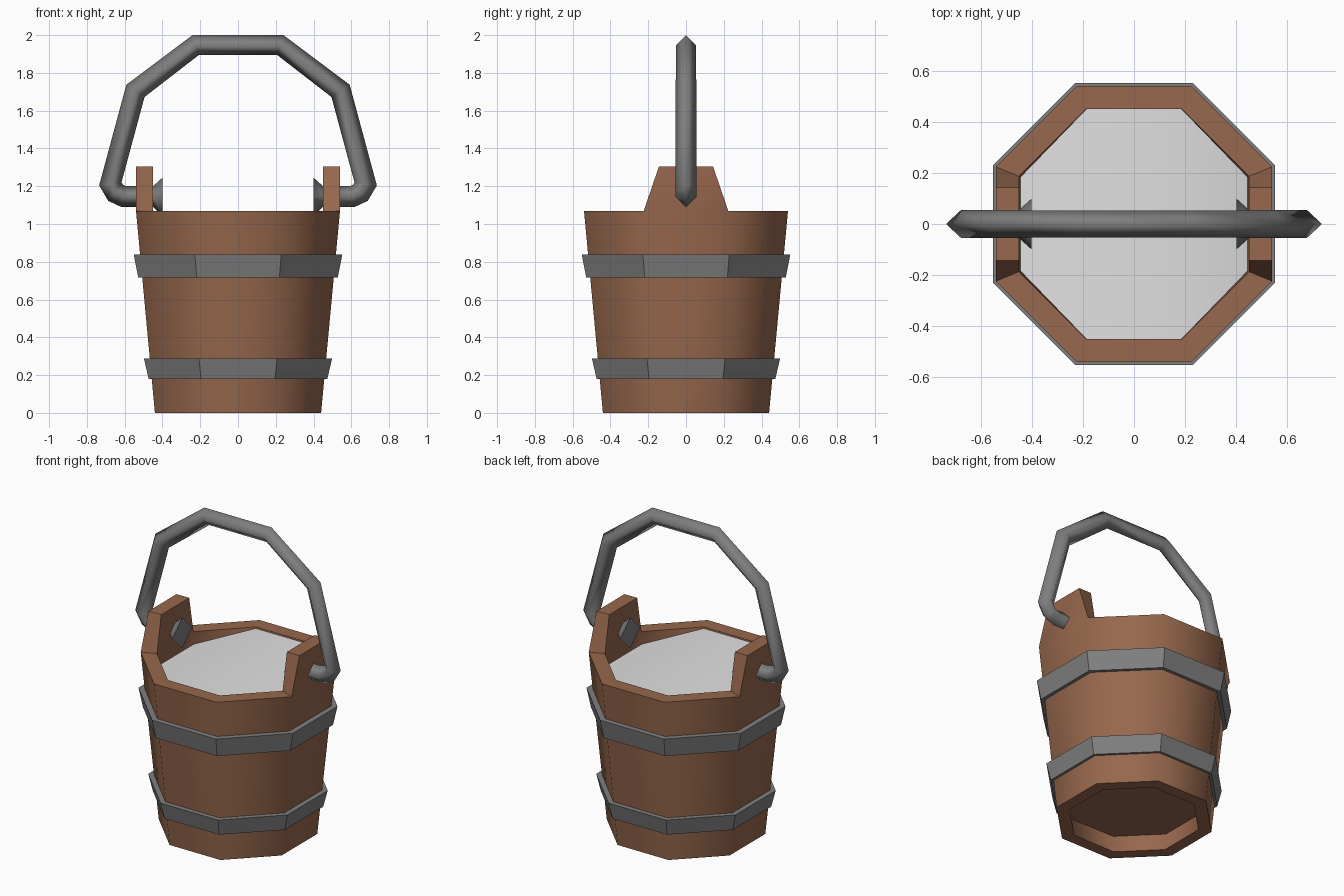
import bpy, bmesh, math
from mathutils import Vector

if "Cube" in bpy.data.objects:
    bpy.data.objects.remove(bpy.data.objects["Cube"])


def material(name, rgb):
    m = bpy.data.materials.new(name)
    m.diffuse_color = (*rgb, 1)
    m.use_nodes = True
    m.node_tree.nodes["Principled BSDF"].inputs["Base Color"].default_value = m.diffuse_color
    return m


WOOD = material("brown wood", (0.31, 0.138, 0.074))
IRON = material("grey iron", (0.215, 0.212, 0.216))
MILK = material("pale liquid", (0.75, 0.75, 0.75))


def octagon(bm, apothem, z):
    """Ring of eight vertices with flat sides facing the axes."""
    r = apothem / math.cos(math.pi / 8)
    return [bm.verts.new((r * math.cos(math.pi * (i + 0.5) / 4),
                          r * math.sin(math.pi * (i + 0.5) / 4), z)) for i in range(8)]


def bridge(bm, a, b):
    n = len(a)
    for i in range(n):
        j = (i + 1) % n
        bm.faces.new((a[i], a[j], b[j], b[i]))


def finish(bm, name, mat, angle):
    bmesh.ops.recalc_face_normals(bm, faces=bm.faces)
    me = bpy.data.meshes.new(name)
    bm.to_mesh(me)
    bm.free()
    me.materials.append(mat)
    ob = bpy.data.objects.new(name, me)
    bpy.context.collection.objects.link(ob)
    bpy.ops.object.select_all(action='DESELECT')
    ob.select_set(True)
    bpy.context.view_layer.objects.active = ob
    bpy.ops.object.shade_smooth_by_angle(angle=math.radians(angle))
    return ob


# Wooden tub: recessed base, tapered wall, rim and inside
bm = bmesh.new()
profile = [(0.375, 0.11), (0.365, 0.0), (0.44, 0.0), (0.54, 1.07),
           (0.45, 1.07), (0.44, 0.95), (0.375, 0.17)]
rings = [octagon(bm, a, z) for a, z in profile]
for a, b in zip(rings, rings[1:]):
    bridge(bm, a, b)
bm.faces.new(rings[0])
bm.faces.new(rings[-1])

# Ears: raise the two rim faces on the left and right, tapering upward
bm.faces.ensure_lookup_table()
ears = [f for f in bm.faces
        if all(v.co.z > 1.06 for v in f.verts) and abs(f.calc_center_median().y) < 0.01]
for face in ears:
    new = bmesh.ops.extrude_face_region(bm, geom=[face])["geom"]
    for v in (g for g in new if isinstance(g, bmesh.types.BMVert)):
        v.co.y = math.copysign(0.143, v.co.y)
        v.co.z = 1.305
    if face.is_valid:
        bm.faces.remove(face)
finish(bm, "wooden_tub", WOOD, 50)

# Iron hoops
for name, z0, z1, a0, a1 in (("lower_hoop", 0.18, 0.287, 0.473, 0.498),
                             ("upper_hoop", 0.716, 0.838, 0.528, 0.552)):
    bm = bmesh.new()
    loop = [octagon(bm, a, z) for a, z in
            ((a0, z0), (a1, z1), (a1 - 0.06, z1), (a0 - 0.06, z0))]
    for i in range(4):
        bridge(bm, loop[i], loop[(i + 1) % 4])
    finish(bm, name, IRON, 40)

# Liquid surface, dipping toward the two ears
bm = bmesh.new()
ring = octagon(bm, 0.45, 1.06)
for v in ring:
    if abs(v.co.x) > 0.3:
        v.co.z = 0.99
E, NE, NW, W, W2, SW, SE, E2 = ring
for quad in ((NE, NW, SW, SE), (NW, W, W2, SW), (SE, E2, E, NE)):
    bm.faces.new(quad)
liquid = finish(bm, "liquid_surface", MILK, 60)
if liquid.data.polygons[0].normal.z < 0:
    liquid.data.flip_normals()

# Handle: four-sided bar swept along a bent path, flared at the inner ends
half = [(-0.40, 1.145, 0.1), (-0.45, 1.145, 0.055), (-0.605, 1.145, 0.055),
        (-0.648, 1.165, 0.055), (-0.676, 1.212, 0.055),
        (-0.543, 1.705, 0.055), (-0.223, 1.948, 0.052)]
path = half + [(-x, z, r) for x, z, r in reversed(half)]
points = [Vector((x, 0, z)) for x, z, r in path]
bm = bmesh.new()
rings = []
for i, p in enumerate(points):
    before = (p - points[max(i - 1, 0)]).normalized()
    after = (points[min(i + 1, len(points) - 1)] - p).normalized()
    tangent = (before + after).normalized()
    miter = 1 / max(tangent.dot(after if after.length else before), 0.5)
    side = Vector((0, 1, 0))
    normal = tangent.cross(side) * miter
    r = path[i][2]
    rings.append([bm.verts.new(p + d * r) for d in (side, normal, -side, -normal)])
for a, b in zip(rings, rings[1:]):
    bridge(bm, a, b)
bm.faces.new(rings[0])
bm.faces.new(rings[-1])
finish(bm, "handle", IRON, 95)
